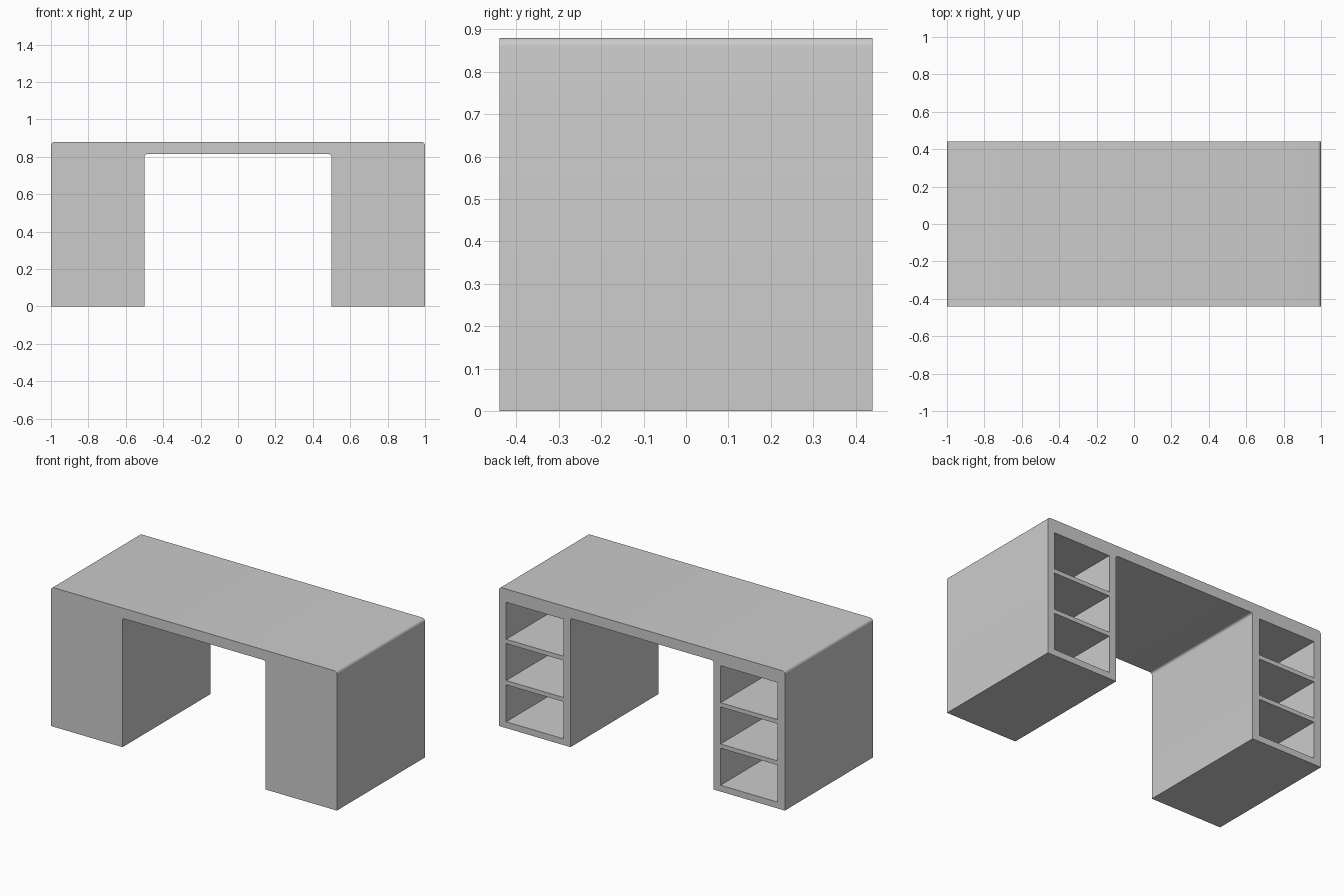
import bpy, bmesh, math

if "Cube" in bpy.data.objects:
    bpy.data.objects.remove(bpy.data.objects["Cube"])

W, D, H = 1.0, 0.44, 0.88        # half width, half depth, height
LEG_X, UNDER = 0.5, 0.815        # knee space half width and ceiling


def arc(cx, cz, r, a0, a1, n=5):
    return [(cx + r * math.cos(math.radians(a0 + (a1 - a0) * i / n)),
             cz + r * math.sin(math.radians(a0 + (a1 - a0) * i / n))) for i in range(n + 1)]


# Desk body: one arch profile with softened corners, extruded front to back
half = [(LEG_X, 0), (W, 0)] + arc(W - 0.02, H - 0.02, 0.02, 0, 90)
inner = arc(LEG_X - 0.015, UNDER - 0.015, 0.015, 90, 0)
profile = half + [(-x, z) for x, z in reversed(half)]
profile += [(-x, z) for x, z in reversed(inner)] + inner

bm = bmesh.new()
face = bm.faces.new([bm.verts.new((x, -D, z)) for x, z in profile])
new = bmesh.ops.extrude_face_region(bm, geom=[face])["geom"]
bmesh.ops.translate(bm, vec=(0, 2 * D, 0),
                    verts=[g for g in new if isinstance(g, bmesh.types.BMVert)])
bmesh.ops.recalc_face_normals(bm, faces=bm.faces)
mesh = bpy.data.meshes.new("desk")
bm.to_mesh(mesh)
bm.free()
desk = bpy.data.objects.new("desk", mesh)
bpy.context.collection.objects.link(desk)

# Open cubbies: three per pedestal, cut in from the back
bm = bmesh.new()
back_y = -D + 0.05
for side in (-1, 1):
    for row in range(3):
        cube = bmesh.ops.create_cube(bm, size=1)["verts"]
        bmesh.ops.scale(bm, vec=(0.4, 1.0, 0.234), verts=cube)
        bmesh.ops.translate(bm, verts=cube,
                            vec=(side * 0.75, back_y + 0.5, 0.157 + row * 0.261))
mesh = bpy.data.meshes.new("cubby_cutter")
bm.to_mesh(mesh)
bm.free()
cutter = bpy.data.objects.new("cubby_cutter", mesh)
cutter.hide_render = True
bpy.context.collection.objects.link(cutter)

cut = desk.modifiers.new("cubbies", 'BOOLEAN')
cut.operation = 'DIFFERENCE'
cut.solver = 'EXACT'
cut.object = cutter
bpy.context.view_layer.objects.active = desk
desk.select_set(True)
bpy.ops.object.modifier_apply(modifier=cut.name)
bpy.data.objects.remove(cutter)

bpy.ops.object.shade_smooth_by_angle(angle=math.radians(30))
